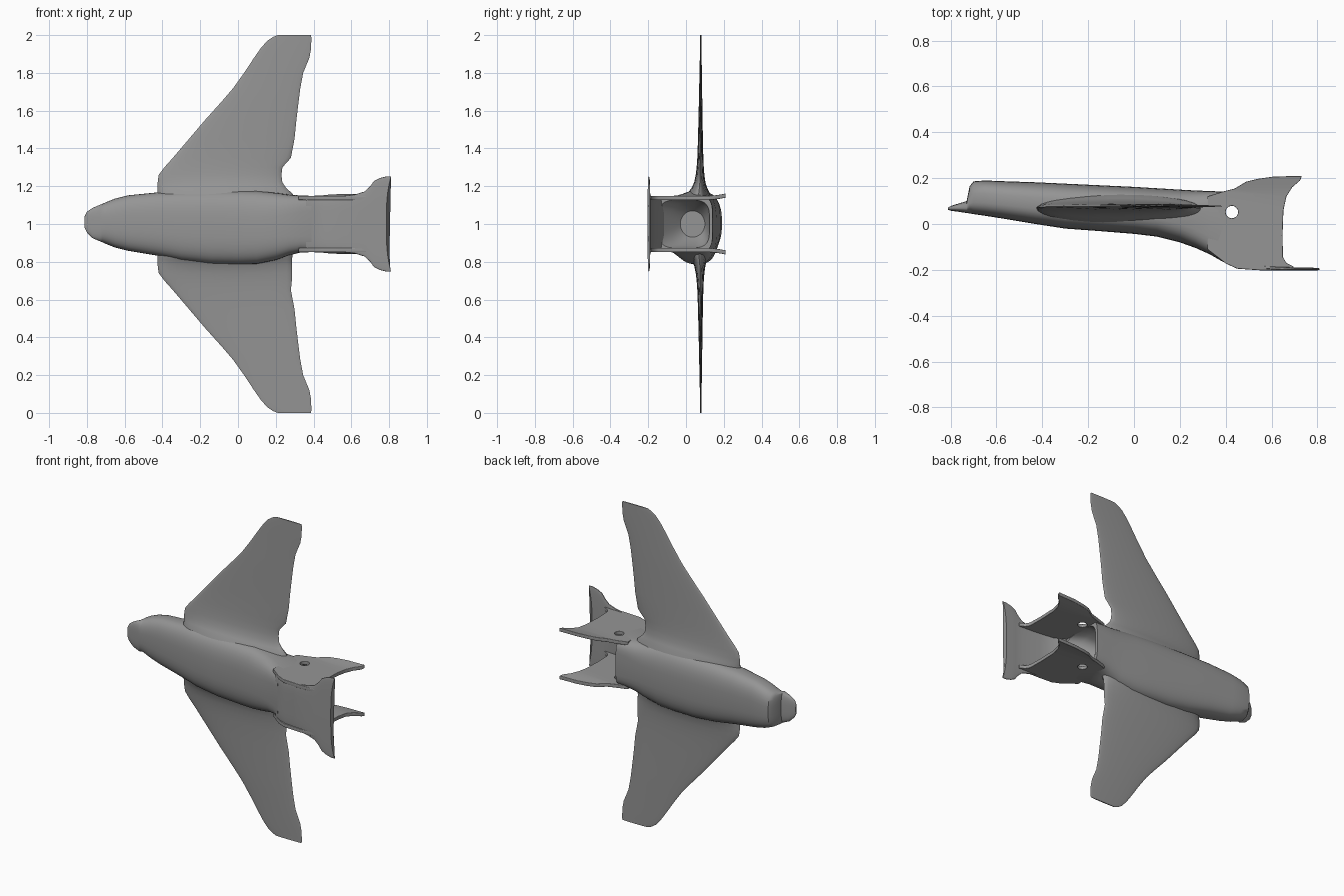
import bpy, bmesh
from math import cos, sin, pi

grey = bpy.data.materials.new("dark_grey")
grey.diffuse_color = (0.3, 0.3, 0.3, 1)


def smooth(ob, angle=0.7):
    ob.data.materials.clear()
    ob.data.materials.append(grey)
    bpy.ops.object.select_all(action='DESELECT')
    ob.select_set(True)
    bpy.context.view_layer.objects.active = ob
    bpy.ops.object.shade_smooth_by_angle(angle=angle)


def loft(name, rings, angle=0.7):
    """Skin a list of equally sized point rings and cap both ends."""
    bm = bmesh.new()
    vr = [[bm.verts.new(p) for p in r] for r in rings]
    n = len(vr[0])
    for a, b in zip(vr, vr[1:]):
        for i in range(n):
            bm.faces.new((a[i], a[(i + 1) % n], b[(i + 1) % n], b[i]))
    bm.faces.new(vr[0])
    bm.faces.new(vr[-1])
    bmesh.ops.recalc_face_normals(bm, faces=bm.faces)
    me = bpy.data.meshes.new(name)
    bm.to_mesh(me)
    bm.free()
    ob = bpy.data.objects.new(name, me)
    bpy.context.collection.objects.link(ob)
    smooth(ob, angle)
    return ob


def spow(v, e):
    return (1 if v >= 0 else -1) * abs(v) ** e


def section(x, ylo, yhi, half, zc=1.0, e=0.7, n=40):
    """Rounded cross-section across the fuselage at x."""
    ym = (ylo + yhi) / 2
    return [(x, ym + (yhi - ylo) / 2 * spow(sin(2 * pi * i / n), e),
             zc + half * spow(cos(2 * pi * i / n), e)) for i in range(n)]


# fuselage: x, lower y, upper y, half width, centre z, squareness
# (step behind the nose, hollow rear end)
body = [(-0.812, 0.062, 0.072, 0.03, 1.01), (-0.80, 0.058, 0.078, 0.055, 1.01),
        (-0.77, 0.054, 0.088, 0.08, 1.005), (-0.73, 0.048, 0.10, 0.097, 1.005),
        (-0.717, 0.046, 0.165, 0.102, 1.005), (-0.70, 0.043, 0.186, 0.11, 1.005),
        (-0.65, 0.036, 0.19, 0.13, 1.005), (-0.58, 0.025, 0.187, 0.147, 1.005),
        (-0.43, 0.0, 0.182, 0.167, 1.0), (-0.3, -0.02, 0.176, 0.183, 0.99),
        (-0.15, -0.031, 0.169, 0.193, 0.983), (0.0, -0.043, 0.162, 0.195, 0.982),
        (0.1, -0.055, 0.156, 0.193, 0.982), (0.2, -0.08, 0.15, 0.178, 0.987, 0.65),
        (0.27, -0.105, 0.146, 0.161, 0.995, 0.55), (0.33, -0.132, 0.144, 0.151, 1.0, 0.45),
        (0.39, -0.166, 0.141, 0.149, 1.0, 0.4), (0.39, -0.145, 0.125, 0.128, 1.0, 0.5),
        (0.33, -0.09, 0.12, 0.115, 1.0, 0.7), (0.27, -0.03, 0.10, 0.07, 1.0, 1.0)]
loft("fuselage", [section(*s) for s in body])

# tail floor that flares into the stabiliser: x, outer y, thickness, half width
floor = [(0.36, -0.146, 0.03, 0.14), (0.41, -0.175, 0.04, 0.143),
         (0.46, -0.193, 0.03, 0.143), (0.55, -0.2, 0.025, 0.148),
         (0.62, -0.203, 0.02, 0.156), (0.67, -0.203, 0.016, 0.172),
         (0.70, -0.203, 0.014, 0.20), (0.72, -0.203, 0.014, 0.228),
         (0.75, -0.203, 0.014, 0.243), (0.785, -0.203, 0.012, 0.252)]
rings = [section(x, y, y + t, h, e=0.5) for x, y, t, h in floor]
rings.append([(0.785 + 0.025 * min(1, abs(z - 1) / 0.25) ** 3, y, z) for _, y, z in rings[-1]])
loft("stabiliser", rings)

# upright tail fins with a round hole through each
outline = [(0.32, -0.11), (0.4, -0.172), (0.45, -0.195), (0.55, -0.202),
           (0.7, -0.202), (0.695, -0.185), (0.665, -0.17), (0.65, -0.145), (0.648, -0.05),
           (0.652, 0.06), (0.665, 0.12), (0.69, 0.16), (0.725, 0.19), (0.732, 0.21),
           (0.61, 0.207), (0.54, 0.197), (0.49, 0.185), (0.44, 0.155), (0.39, 0.142), (0.32, 0.12)]
hole = [(0.427 + 0.027 * cos(i * pi / 12), 0.052 + 0.027 * sin(i * pi / 12)) for i in range(24)]
for side, name in ((1, "upper_tail_fin"), (-1, "lower_tail_fin")):
    cu = bpy.data.curves.new(name, 'CURVE')
    cu.dimensions = '2D'
    cu.fill_mode = 'BOTH'
    cu.extrude = 0.008
    cu.bevel_depth = 0.003
    cu.offset = -0.003
    for pts in (outline, hole):
        sp = cu.splines.new('POLY')
        sp.points.add(len(pts) - 1)
        for p, (x, y) in zip(sp.points, pts):
            p.co = (x, y, 0, 1)
        sp.use_cyclic_u = True
    ob = bpy.data.objects.new(name, cu)
    ob.location.z = 1 + side * 0.138
    bpy.context.collection.objects.link(ob)
    bpy.ops.object.select_all(action='DESELECT')
    ob.select_set(True)
    bpy.context.view_layer.objects.active = ob
    bpy.ops.object.convert(target='MESH')
    fin = bpy.context.object
    for v in fin.data.vertices:  # tips flare outwards
        v.co.z += side * 0.012 * max(0, (v.co.y - 0.14) / 0.07)
    smooth(fin)

# swept wings: distance from centre, leading x, trailing x, half thickness
wing = [(0.10, -0.42, 0.30, 0.075), (0.16, -0.425, 0.29, 0.06), (0.19, -0.425, 0.255, 0.042),
        (0.22, -0.425, 0.235, 0.03), (0.26, -0.42, 0.23, 0.023), (0.30, -0.39, 0.235, 0.019),
        (0.35, -0.345, 0.28, 0.016), (0.45, -0.26, 0.299, 0.013), (0.55, -0.175, 0.309, 0.011),
        (0.65, -0.085, 0.321, 0.009), (0.72, -0.025, 0.33, 0.008), (0.80, 0.032, 0.345, 0.006),
        (0.88, 0.085, 0.378, 0.005), (0.93, 0.12, 0.387, 0.004), (0.97, 0.155, 0.388, 0.0035),
        (0.99, 0.185, 0.388, 0.003), (1.0, 0.21, 0.386, 0.003)]
for side, name in ((1, "upper_wing"), (-1, "lower_wing")):
    rings = []
    for d, a, b, t in wing:
        if side < 0 and 0.18 < d < 0.34:  # lower root has a fuller trailing edge
            b = 0.285
        rings.append([((a + b) / 2 + (b - a) / 2 * cos(2 * pi * i / 32),
                       0.079 - t * 0.2 + t * sin(2 * pi * i / 32), 1 + side * d)
                      for i in range(32)])
    loft(name, rings)
